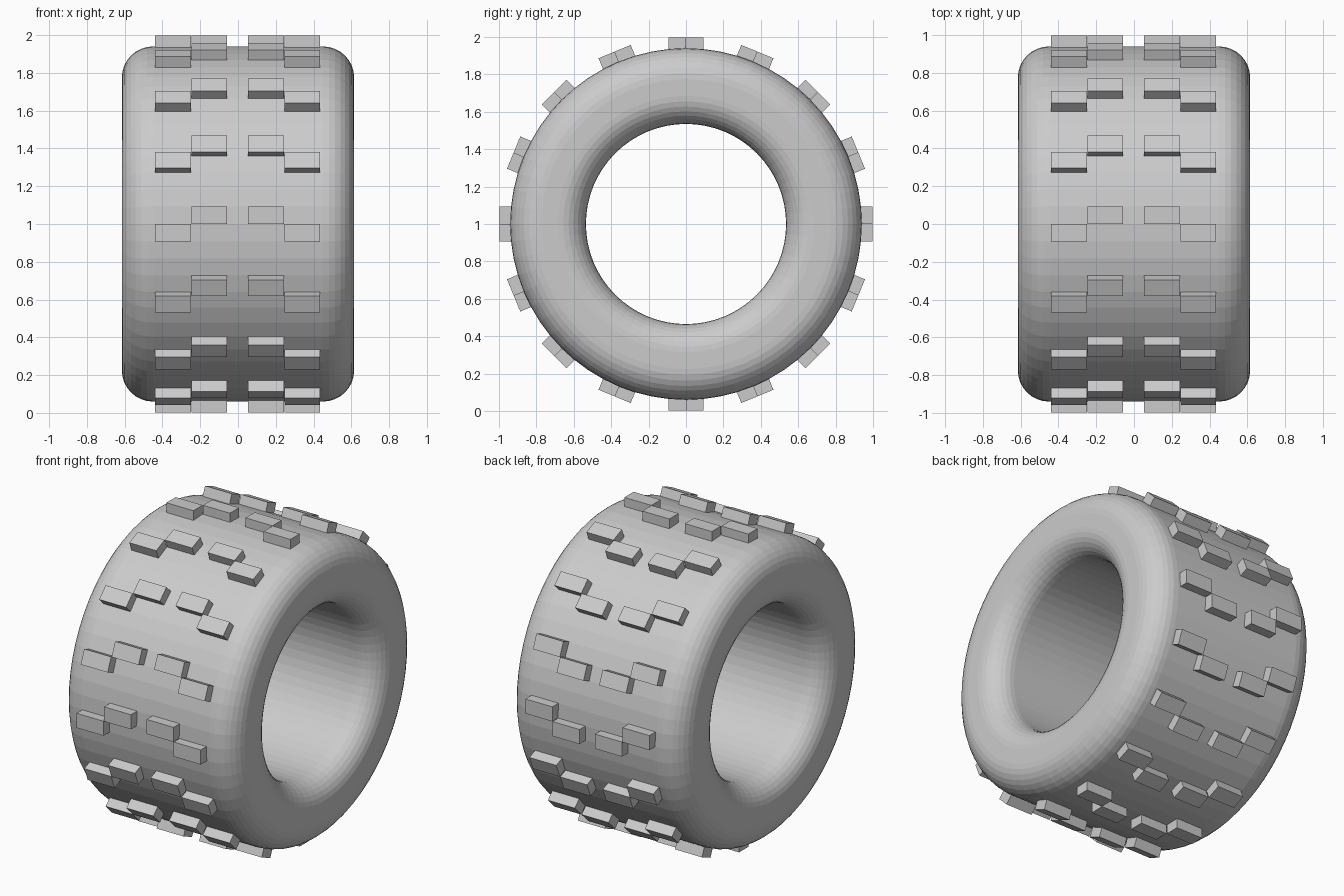
import bpy, bmesh, math
from mathutils import Matrix, Vector

if "Cube" in bpy.data.objects:
    bpy.data.objects.remove(bpy.data.objects["Cube"])

SEGMENTS = 64
STEPS = 16
CENTRE = Vector((0, 0, 1))

rubber = bpy.data.materials.new("grey_rubber")
rubber.diffuse_color = (0.6, 0.6, 0.6, 1)
rubber.use_nodes = True
rubber.node_tree.nodes["Principled BSDF"].inputs["Base Color"].default_value = rubber.diffuse_color


def finish(bm, name):
    bmesh.ops.recalc_face_normals(bm, faces=bm.faces)
    bmesh.ops.translate(bm, vec=CENTRE, verts=bm.verts)
    mesh = bpy.data.meshes.new(name)
    bm.to_mesh(mesh)
    bm.free()
    mesh.materials.append(rubber)
    obj = bpy.data.objects.new(name, mesh)
    bpy.context.collection.objects.link(obj)
    return obj


# Tyre body: rounded rectangular section swept round the x axis
def section():
    half, inner, outer = 0.615, 0.535, 0.94
    corners = [(1, 1, 0.165, 0), (-1, 1, 0.165, 90),
               (-1, -1, 0.15, 180), (1, -1, 0.15, 270)]
    points = []
    for sx, sr, rad, start in corners:
        cx = sx * (half - rad)
        cr = outer - rad if sr > 0 else inner + rad
        for i in range(9):
            a = math.radians(start + 90 * i / 8)
            points.append((cx + rad * math.cos(a), cr + rad * math.sin(a)))
    return points


bm = bmesh.new()
rings = []
for s in range(SEGMENTS):
    a = 2 * math.pi * s / SEGMENTS
    rings.append([bm.verts.new((x, r * math.cos(a), r * math.sin(a)))
                  for x, r in section()])
n = len(rings[0])
for s in range(SEGMENTS):
    r0, r1 = rings[s], rings[(s + 1) % SEGMENTS]
    for i in range(n):
        j = (i + 1) % n
        bm.faces.new((r0[i], r0[j], r1[j], r1[i]))
finish(bm, "tyre_body")

# Tread blocks: inner pair leads, outer pair trails, repeated round the tyre
bm = bmesh.new()
for s in range(STEPS):
    turn = Matrix.Rotation(-2 * math.pi * s / STEPS, 4, 'X')
    for x, z in ((-0.345, -0.0465), (-0.152, 0.0465),
                 (0.148, 0.0465), (0.34, -0.0465)):
        place = Matrix.Translation((x, -0.955, z))
        size = Matrix.Diagonal((0.19, 0.085, 0.093, 1))
        bmesh.ops.create_cube(bm, size=1, matrix=turn @ place @ size)
finish(bm, "tread_blocks")
